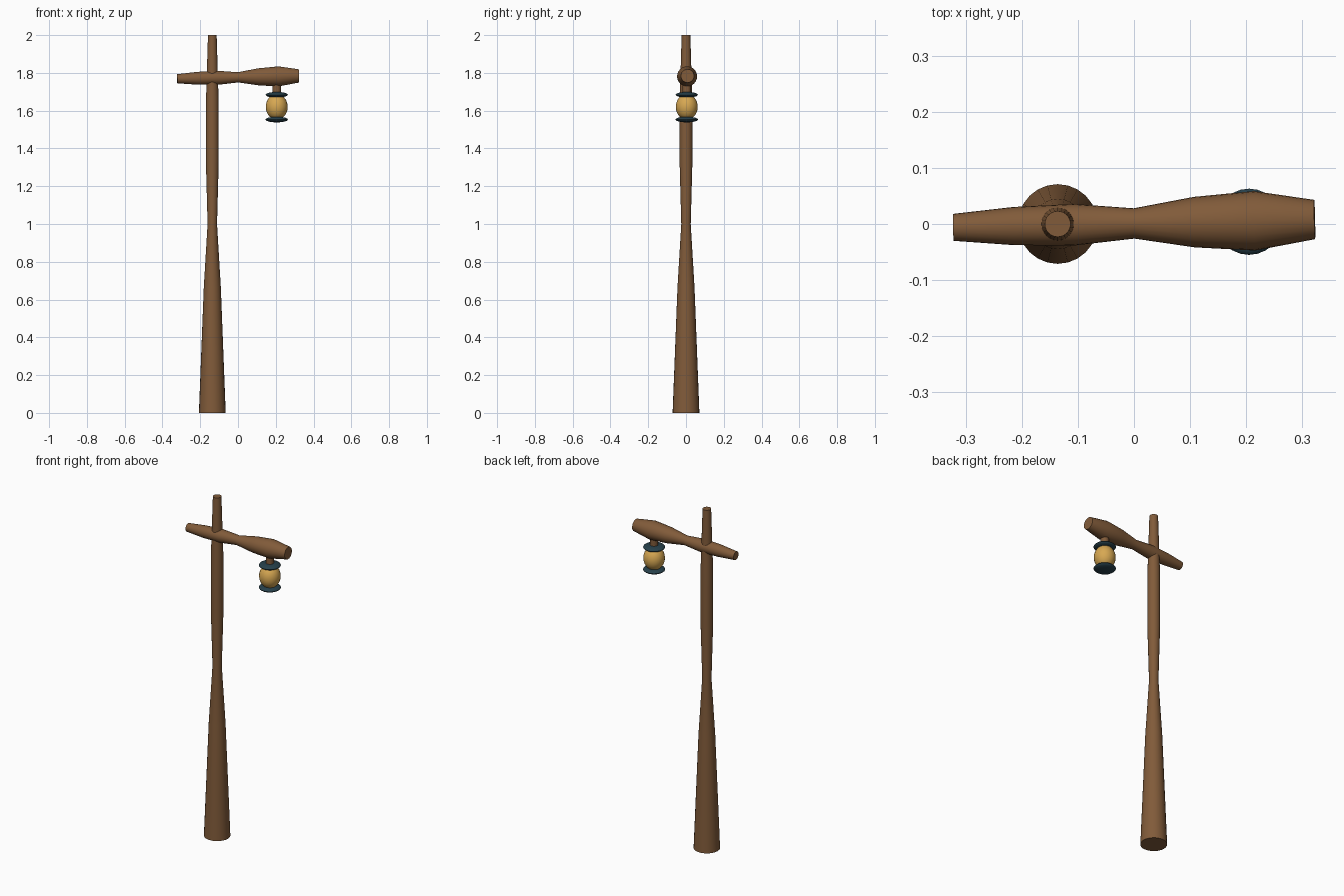
import bpy, bmesh, math
from mathutils import Vector, Matrix

if "Cube" in bpy.data.objects:
    bpy.data.objects.remove(bpy.data.objects["Cube"])


def material(name, rgb):
    m = bpy.data.materials.new(name)
    m.diffuse_color = (*rgb, 1)
    m.use_nodes = True
    m.node_tree.nodes["Principled BSDF"].inputs["Base Color"].default_value = m.diffuse_color
    return m


WOOD = material("brown wood", (0.22, 0.105, 0.042))
GLASS = material("amber glass", (0.68, 0.39, 0.085))
METAL = material("dark teal metal", (0.02, 0.052, 0.07))


def finish(name, bm, mat):
    bmesh.ops.recalc_face_normals(bm, faces=bm.faces)
    me = bpy.data.meshes.new(name)
    bm.to_mesh(me)
    bm.free()
    me.materials.append(mat)
    ob = bpy.data.objects.new(name, me)
    bpy.context.collection.objects.link(ob)
    bpy.ops.object.select_all(action='DESELECT')
    ob.select_set(True)
    bpy.context.view_layer.objects.active = ob
    bpy.ops.object.shade_smooth_by_angle(angle=math.radians(35))
    return ob


def turned(name, start, end, radii, mat, sides=24):
    """Capped round bar from start to end, radii evenly spaced along it."""
    start, end = Vector(start), Vector(end)
    axis = end - start
    rot = axis.to_track_quat('Z', 'Y')
    bm = bmesh.new()
    rings = []
    for i, r in enumerate(radii):
        c = start + axis * i / (len(radii) - 1)
        rings.append([bm.verts.new(c + rot @ Vector((
            r * math.cos(2 * math.pi * k / sides),
            r * math.sin(2 * math.pi * k / sides), 0))) for k in range(sides)])
    for a, b in zip(rings, rings[1:]):
        for k in range(sides):
            n = (k + 1) % sides
            bm.faces.new((a[k], a[n], b[n], b[k]))
    bm.faces.new(rings[0])
    bm.faces.new(rings[-1])
    return finish(name, bm, mat)


def ellipsoid(name, loc, r, half_height, mat):
    bm = bmesh.new()
    bmesh.ops.create_uvsphere(
        bm, u_segments=24, v_segments=14, radius=1,
        matrix=Matrix.Translation(loc) @ Matrix.Diagonal((r, r, half_height, 1)))
    return finish(name, bm, mat)


# Wooden post and crossarm
PX = -0.136
turned("post", (PX, 0, 0), (PX, 0, 2),
       [0.071, 0.058, 0.045, 0.025, 0.034, 0.033, 0.023], WOOD)
turned("crossarm", (-0.322, -0.006, 1.769), (0.322, 0.008, 1.784),
       [0.024, 0.034, 0.037, 0.027, 0.045, 0.053, 0.035], WOOD)

# Hanging lantern
LX, LY = 0.205, 0.004
turned("lantern_stem", (LX, LY, 1.67), (LX, LY, 1.76), [0.022, 0.022], WOOD)
ellipsoid("lantern_globe", (LX, LY, 1.62), 0.058, 0.068, GLASS)
for name, z in (("lantern_cap", 1.684), ("lantern_base", 1.553)):
    ellipsoid(name, (LX, LY, z), 0.059, 0.015, METAL)
